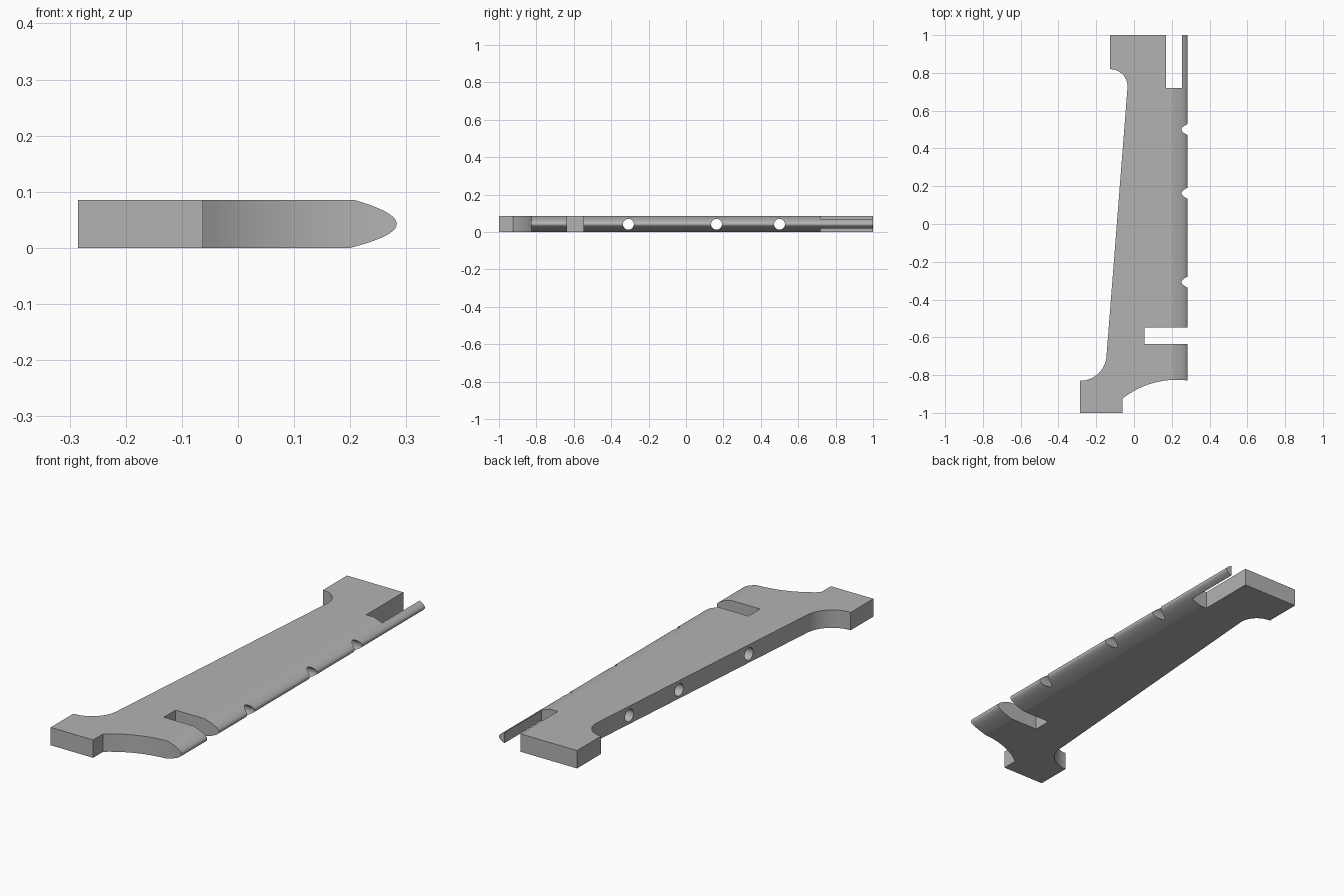
import bpy, bmesh
from math import sin, cos, pi, radians, sqrt
from mathutils import Vector

if "Cube" in bpy.data.objects:
    bpy.data.objects.remove(bpy.data.objects["Cube"], do_unlink=True)

THICK, NOSE = 0.085, 0.283

grey = bpy.data.materials.new("plain_grey")
grey.use_nodes = True
colour = (0.45, 0.45, 0.45, 1)
grey.diffuse_color = colour
grey.node_tree.nodes["Principled BSDF"].inputs["Base Color"].default_value = colour


def arc(cx, cy, r, start, end, n=16):
    angles = [radians(start + (end - start) * i / n) for i in range(n + 1)]
    return [(cx + r * cos(a), cy + r * sin(a)) for a in angles]


def prism(name, points, offset):
    """Extrude a closed loop of 3D points along an offset."""
    bm = bmesh.new()
    face = bm.faces.new([bm.verts.new(p) for p in points])
    top = bmesh.ops.extrude_face_region(bm, geom=[face])["geom"]
    verts = [v for v in top if isinstance(v, bmesh.types.BMVert)]
    bmesh.ops.translate(bm, verts=verts, vec=Vector(offset))
    bmesh.ops.recalc_face_normals(bm, faces=bm.faces)
    mesh = bpy.data.meshes.new(name)
    bm.to_mesh(mesh)
    bm.free()
    mesh.materials.append(grey)
    obj = bpy.data.objects.new(name, mesh)
    bpy.context.collection.objects.link(obj)
    return obj


def combine(target, cutter, operation):
    mod = target.modifiers.new(operation.lower(), "BOOLEAN")
    mod.object, mod.operation, mod.solver = cutter, operation, "EXACT"
    bpy.context.view_layer.objects.active = target
    bpy.ops.object.modifier_apply(modifier=mod.name)
    bpy.data.objects.remove(cutter, do_unlink=True)


# Plan outline: foot, concave underside, side slot, end slot, head, tapered back
EDGE = 0.3
outline = [(-0.285, -1), (-0.062, -1)]
outline += [(x, -1.285 + sqrt(0.46 ** 2 - (x - 0.225) ** 2))
            for x in [-0.062 + (EDGE + 0.062) * i / 20 for i in range(21)]]
outline += [(EDGE, -0.635), (0.055, -0.635), (0.055, -0.547), (EDGE, -0.547)]
outline += [(EDGE, 1), (0.255, 1), (0.255, 0.72), (0.17, 0.72), (0.17, 1), (-0.127, 1)]
outline += arc(-0.127, 0.727, 0.093, 90, 0)
outline += arc(-0.285, -0.69, 0.14, 0, -90)
plate = prism("bracket_plate", [(x, y, -0.02) for x, y in outline], (0, 0, THICK + 0.04))

# Cross-section with the rounded nose along the left edge
section = [(-0.4, 0)]
for i in range(33):
    t = -cos(pi * i / 32)
    depth = 0.083 if t < 0 else 0.075
    section.append((NOSE - depth * t * t, THICK / 2 * (1 + t)))
section.append((-0.4, THICK))
combine(plate, prism("section", [(x, -1.1, z) for x, z in section], (0, 2.2, 0)), "INTERSECT")

# Round holes running straight through the width
for y in (0.5, 0.163, -0.308):
    ring = [(-0.5, a, b) for a, b in arc(y, 0.041, 0.029, 0, 348.75, 31)]
    combine(plate, prism("hole", ring, (1, 0, 0)), "DIFFERENCE")

bpy.ops.object.select_all(action="DESELECT")
plate.select_set(True)
bpy.context.view_layer.objects.active = plate
bpy.ops.object.shade_smooth_by_angle(angle=radians(12))
